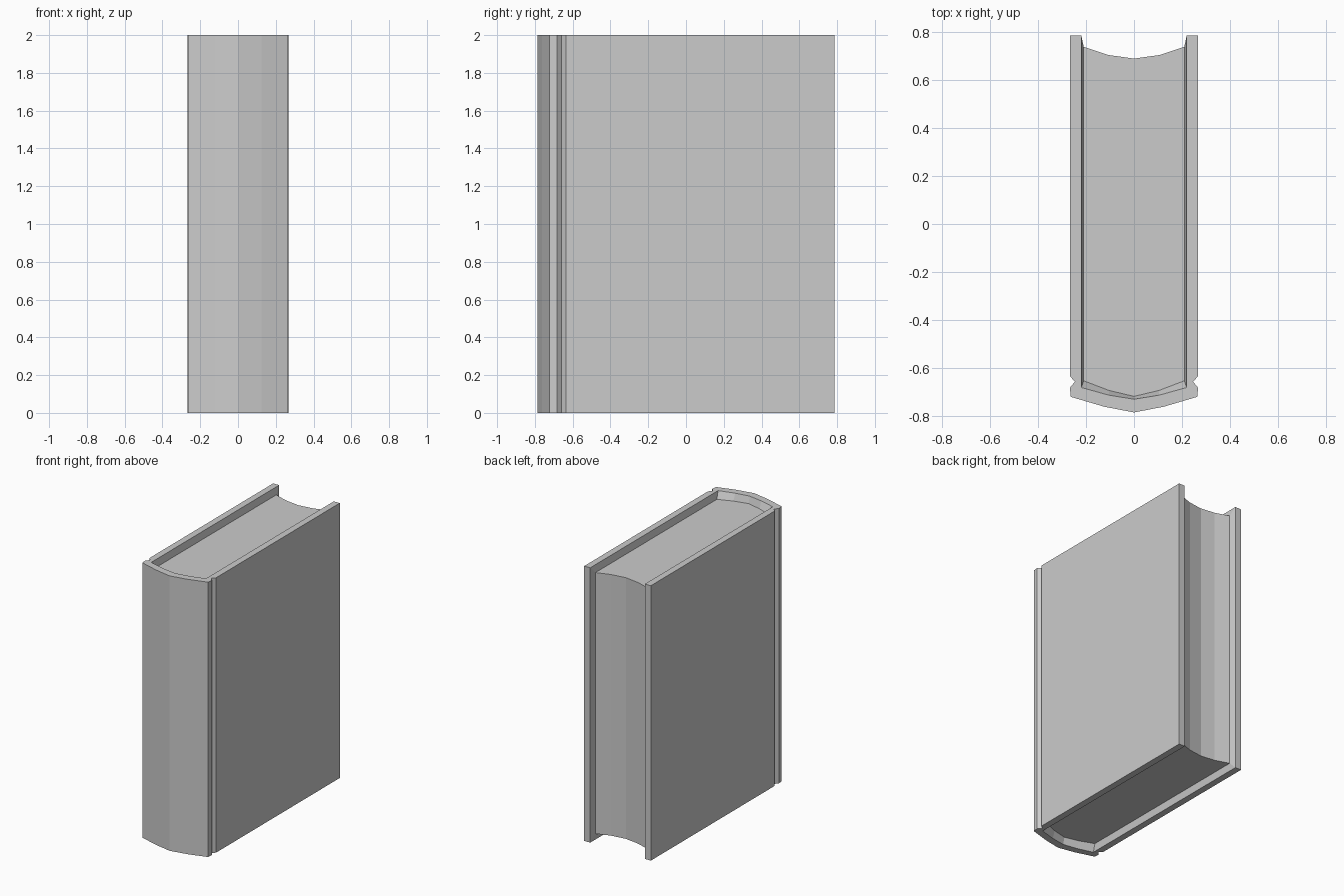
import bpy, bmesh

if "Cube" in bpy.data.objects:
    bpy.data.objects.remove(bpy.data.objects["Cube"])

HEIGHT, RECESS = 2.0, 0.05


def mirrored(half):
    """Right half of an outline, fore edge to spine centre -> full open U."""
    return half + [(-x, y) for x, y in reversed(half[:-1])]


def ring(bm, outline, z):
    return [bm.verts.new((x, y, z)) for x, y in outline]


def strip(bm, a, b):
    for i in range(len(a) - 1):
        bm.faces.new((a[i], a[i + 1], b[i + 1], b[i]))


def finish(bm, name):
    bmesh.ops.recalc_face_normals(bm, faces=bm.faces)
    mesh = bpy.data.meshes.new(name)
    bm.to_mesh(mesh)
    bm.free()
    obj = bpy.data.objects.new(name, mesh)
    bpy.context.collection.objects.link(obj)


# Plan outlines: outer cover with hinge groove, inner rim, page edge
outer = mirrored([(.268, .787), (.268, -.635), (.247, -.659), (.268, -.684),
                  (.264, -.722), (.125, -.763), (0, -.787)])
inner = mirrored([(.22, .787), (.22, -.683), (.105, -.715), (0, -.732)])
pages = mirrored([(.21, .74), (.21, -.655), (.105, -.695), (0, -.72)])
fore_edge = [(-.108, .706), (0, .691), (.108, .706)]

# Cover: outer wall, flat rims, sloping inner walls down to the pages
bm = bmesh.new()
o0, o1 = ring(bm, outer, 0), ring(bm, outer, HEIGHT)
i0, i1 = ring(bm, inner, 0), ring(bm, inner, HEIGHT)
p0, p1 = ring(bm, pages, RECESS), ring(bm, pages, HEIGHT - RECESS)
strip(bm, o0, o1)
for o, i, p in ((o0, i0, p0), (o1, i1, p1)):
    bm.faces.new(o + i[::-1])
    strip(bm, i, p)
for end in (0, -1):
    bm.faces.new((o0[end], o1[end], i1[end], i0[end]))
    bm.faces.new((i0[end], i1[end], p1[end], p0[end]))
finish(bm, "cover")

# Page block: recessed top and bottom, hollow fore edge
bm = bmesh.new()
block = pages + fore_edge
b0, b1 = ring(bm, block, RECESS), ring(bm, block, HEIGHT - RECESS)
bm.faces.new(b0)
bm.faces.new(b1)
n = len(pages) - 1
strip(bm, b0[n:] + b0[:1], b1[n:] + b1[:1])
finish(bm, "page_block")
